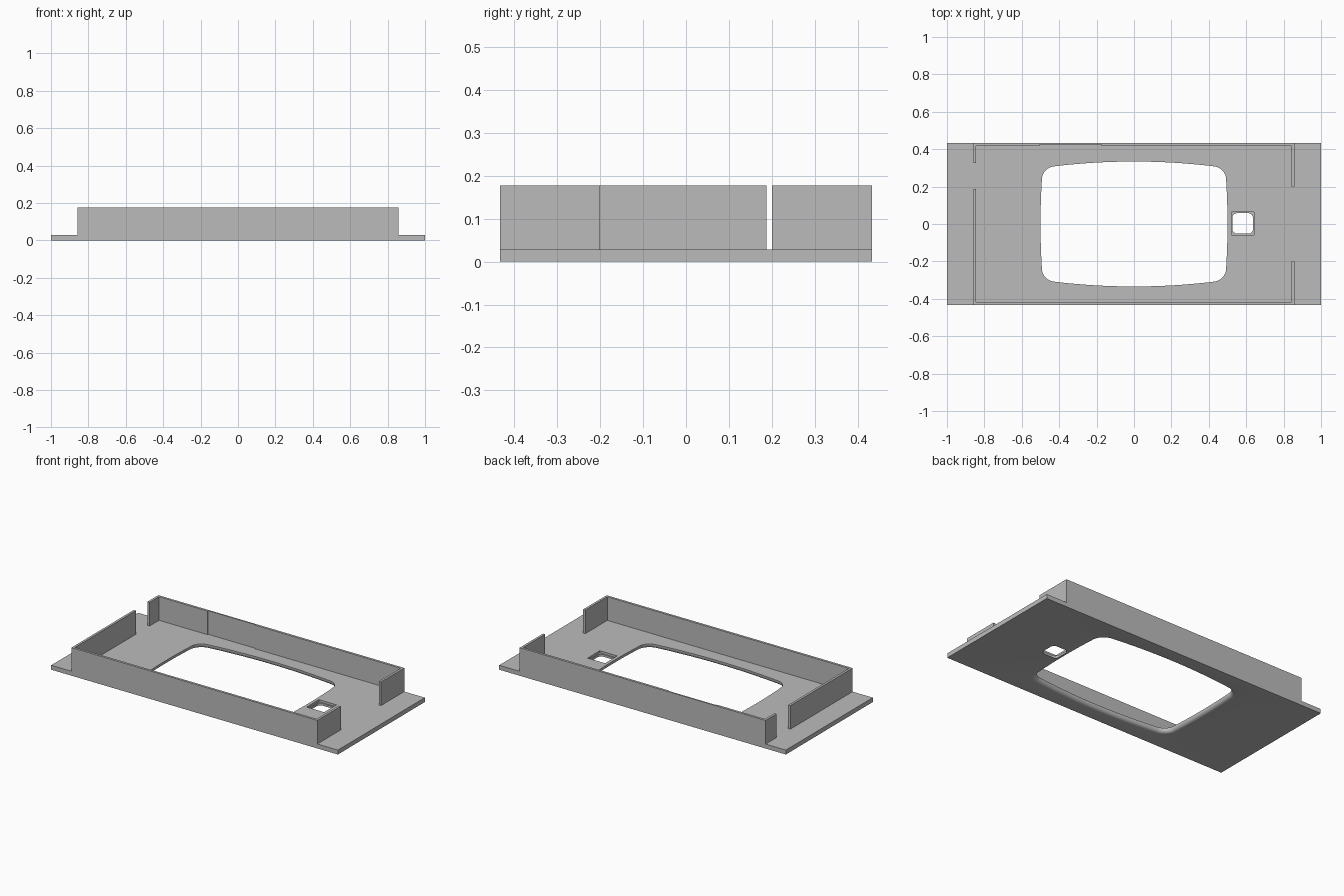
import bpy, bmesh, math
from mathutils import Vector

if "Cube" in bpy.data.objects:
    bpy.data.objects.remove(bpy.data.objects["Cube"], do_unlink=True)

HALF_X, HALF_Y = 1.0, 0.433
PLATE, TOP, WALL = 0.028, 0.177, 0.015
FILLET = 0.022

grey = bpy.data.materials.new("plain grey")
grey.use_nodes = True
grey.diffuse_color = (0.5, 0.5, 0.5, 1)
grey.node_tree.nodes["Principled BSDF"].inputs["Base Color"].default_value = (0.5, 0.5, 0.5, 1)


def finish(bm, name):
    bmesh.ops.recalc_face_normals(bm, faces=bm.faces)
    mesh = bpy.data.meshes.new(name)
    bm.to_mesh(mesh)
    bm.free()
    mesh.materials.append(grey)
    obj = bpy.data.objects.new(name, mesh)
    bpy.context.collection.objects.link(obj)
    return obj


def rectangle(cx, cy, hx, hy):
    return [Vector((cx + sx * hx, cy + sy * hy)) for sx, sy in ((1, 1), (-1, 1), (-1, -1), (1, -1))]


def mirror_quadrant(points):
    """Turn a first-quadrant arc, from the +x axis to the +y axis, into a closed loop."""
    upper = points + [Vector((-p.x, p.y)) for p in reversed(points[:-1])]
    return upper + [Vector((p.x, -p.y)) for p in reversed(upper[1:-1])]


def corner(start, control, end, steps=8):
    weight = math.sqrt(0.5)
    arc = []
    for i in range(steps + 1):
        t = i / steps
        a, b, c = (1 - t) ** 2, 2 * weight * t * (1 - t), t * t
        arc.append((start * a + control * b + end * c) / (a + b + c))
    return arc


def opening_outline():
    """Bowed rectangle with rounded corners."""
    side = [Vector((0.5 - 0.008 * (i / 6) ** 2, 0.245 * i / 6)) for i in range(6)]
    bow = [Vector((0.43 * i / 10, 0.334 - 0.026 * (i / 10) ** 2)) for i in range(9, -1, -1)]
    bend = corner(Vector((0.492, 0.245)), Vector((0.487, 0.301)), Vector((0.43, 0.308)))
    return mirror_quadrant(side + bend + bow)


def offset(loop, distance):
    moved = []
    for i, p in enumerate(loop):
        tangent = (loop[(i + 1) % len(loop)] - loop[i - 1]).normalized()
        moved.append(p + Vector((tangent.y, -tangent.x)) * distance)
    return moved


def ring(bm, loop, z):
    verts = [bm.verts.new((p.x, p.y, z)) for p in loop]
    edges = [bm.edges.new((v, verts[(i + 1) % len(verts)])) for i, v in enumerate(verts)]
    return verts, edges


def bridge(bm, a, b):
    va, vb = a[0], b[0]
    for i in range(len(va)):
        j = (i + 1) % len(va)
        bm.faces.new((va[i], va[j], vb[j], vb[i]))


def fill(bm, *rings):
    edges = [e for r in rings for e in r[1]]
    bmesh.ops.triangle_fill(bm, edges=edges, use_beauty=True, use_dissolve=False)


# Base plate with the large opening and the small button hole
bm = bmesh.new()
outer = rectangle(0, 0, HALF_X, HALF_Y)
opening = opening_outline()
centre = Vector((0.581, 0.003))
pocket = rectangle(centre.x, centre.y, 0.061, 0.061)
hx, r = 0.055, 0.025
button = mirror_quadrant([Vector((hx, 0))]
                         + corner(Vector((hx, hx - r)), Vector((hx, hx)), Vector((hx - r, hx)), 6)
                         + [Vector((0, hx))])
button = [p + centre for p in button]

outer_low, outer_high = ring(bm, outer, 0), ring(bm, outer, PLATE)
bridge(bm, outer_low, outer_high)

# Opening wall, rounded over towards the underside
lip = [ring(bm, opening, PLATE)]
for i in range(7):
    angle = math.pi / 2 * i / 6
    lip.append(ring(bm, offset(opening, FILLET * (1 - math.cos(angle))),
                    FILLET * (1 - math.sin(angle))))
for a, b in zip(lip, lip[1:]):
    bridge(bm, a, b)

# Square pocket with a rounded hole through its floor
pocket_high, pocket_low = ring(bm, pocket, PLATE), ring(bm, pocket, PLATE / 2)
button_high, button_low = ring(bm, button, PLATE / 2), ring(bm, button, 0)
bridge(bm, pocket_high, pocket_low)
bridge(bm, button_high, button_low)

fill(bm, outer_high, lip[0], pocket_high)
fill(bm, outer_low, lip[-1], button_low)
fill(bm, pocket_low, button_high)
plate = finish(bm, "base_plate")
bpy.context.view_layer.objects.active = plate
plate.select_set(True)
bpy.ops.object.shade_smooth_by_angle(angle=math.radians(30))
plate.select_set(False)


def wall(name, plan):
    """Extrude a plan outline from the plate up to the rim."""
    bm = bmesh.new()
    low = ring(bm, plan, PLATE)
    high = ring(bm, plan, TOP)
    bridge(bm, low, high)
    bm.faces.new(low[0])
    bm.faces.new(high[0])
    return finish(bm, name)


def channel(side, right_end, left_end, recess=()):
    """Long wall on one side (-1 front, 1 back) with a return at each end."""
    y_out, y_in = side * HALF_Y, side * (HALF_Y - WALL)
    x0, x1 = -0.859, 0.857
    plan = [(x0, right_end), (x0, y_out), (x1, y_out), (x1, left_end),
            (x1 - WALL, left_end), (x1 - WALL, y_in), *recess,
            (x0 + WALL, y_in), (x0 + WALL, right_end)]
    return [Vector(p) for p in plan]


# Rim walls, with gaps in both short sides
wall("front_wall", channel(-1, 0.187, -0.2))
y_in, y_cut = HALF_Y - WALL, HALF_Y - WALL + 0.006
wall("back_wall", channel(1, 0.325, 0.2,
                          [(-0.174, y_in), (-0.174, y_cut), (-0.506, y_cut), (-0.506, y_in)]))
